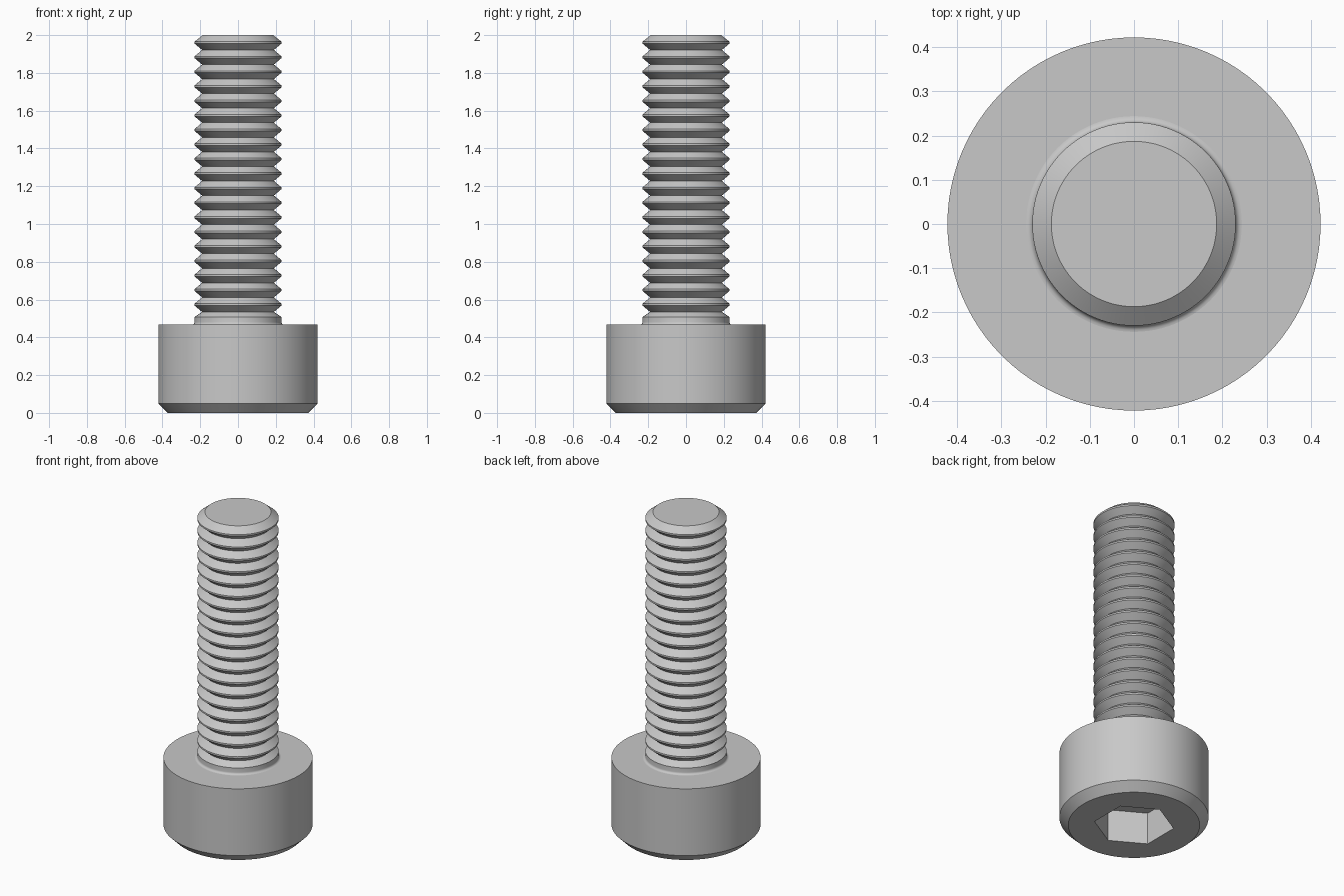
import bpy, bmesh, math

if "Cube" in bpy.data.objects:
    bpy.data.objects.remove(bpy.data.objects["Cube"], do_unlink=True)

SEGMENTS = 96
GREY = 0.58
steel = bpy.data.materials.new("grey steel")
steel.use_nodes = True
steel.diffuse_color = (GREY, GREY, GREY, 1)
steel.node_tree.nodes["Principled BSDF"].inputs["Base Color"].default_value = (GREY, GREY, GREY, 1)


def round_radius(r, angle):
    return r


def hex_radius(r, angle):
    # distance to a hexagon outline with corners on the y axis
    off = angle % (math.pi / 3) - math.pi / 6
    off = math.pi / 6 - abs(off)
    return r * math.cos(math.pi / 6) / math.cos(math.pi / 6 - off)


def loft(name, rings, cap_start, cap_end):
    """Join rings of (radius, height, outline) into one surface."""
    bm = bmesh.new()
    loops = []
    for r, z, outline in rings:
        loop = []
        for i in range(SEGMENTS):
            a = math.tau * i / SEGMENTS
            d = outline(r, a + math.pi / 6) if outline is hex_radius else r
            loop.append(bm.verts.new((d * math.cos(a), d * math.sin(a), z)))
        loops.append(loop)
    for low, high in zip(loops, loops[1:]):
        for i in range(SEGMENTS):
            j = (i + 1) % SEGMENTS
            bm.faces.new((low[i], low[j], high[j], high[i]))
    if cap_start:
        bm.faces.new(loops[0][::-1])
    if cap_end:
        bm.faces.new(loops[-1])
    mesh = bpy.data.meshes.new(name)
    bm.to_mesh(mesh)
    bm.free()
    mesh.materials.append(steel)
    obj = bpy.data.objects.new(name, mesh)
    bpy.context.collection.objects.link(obj)
    bpy.ops.object.select_all(action='DESELECT')
    obj.select_set(True)
    bpy.context.view_layer.objects.active = obj
    bpy.ops.object.shade_smooth_by_angle(angle=math.radians(25))
    return obj


# Head: socket floor, socket walls, chamfered underside, side, top
HEAD_TOP = 0.467
loft("socket_head", [
    (0.227, 0.2, hex_radius),
    (0.227, 0.0, hex_radius),
    (0.372, 0.0, round_radius),
    (0.422, 0.05, round_radius),
    (0.422, HEAD_TOP, round_radius),
], True, True)

# Shank: fillet at the head, plain neck, then ring-shaped threads
CREST, ROOT, FILLET = 0.23, 0.19, 0.014
FIRST, LAST, COUNT = 0.573, 1.96, 19
pitch = (LAST - FIRST) / (COUNT - 1)

profile = []
for k in range(6):
    a = math.pi / 2 * k / 5
    profile.append((CREST + FILLET * (1 - math.sin(a)), HEAD_TOP + FILLET * (1 - math.cos(a))))
profile.append((CREST, 0.508))
for k in range(COUNT):
    z = FIRST + k * pitch
    profile += [(ROOT, z - pitch / 2), (CREST, z - 0.005), (CREST, z + 0.005)]
profile.append((0.187, 2.0))

loft("threaded_shank", [(r, z, round_radius) for r, z in profile], False, True)
